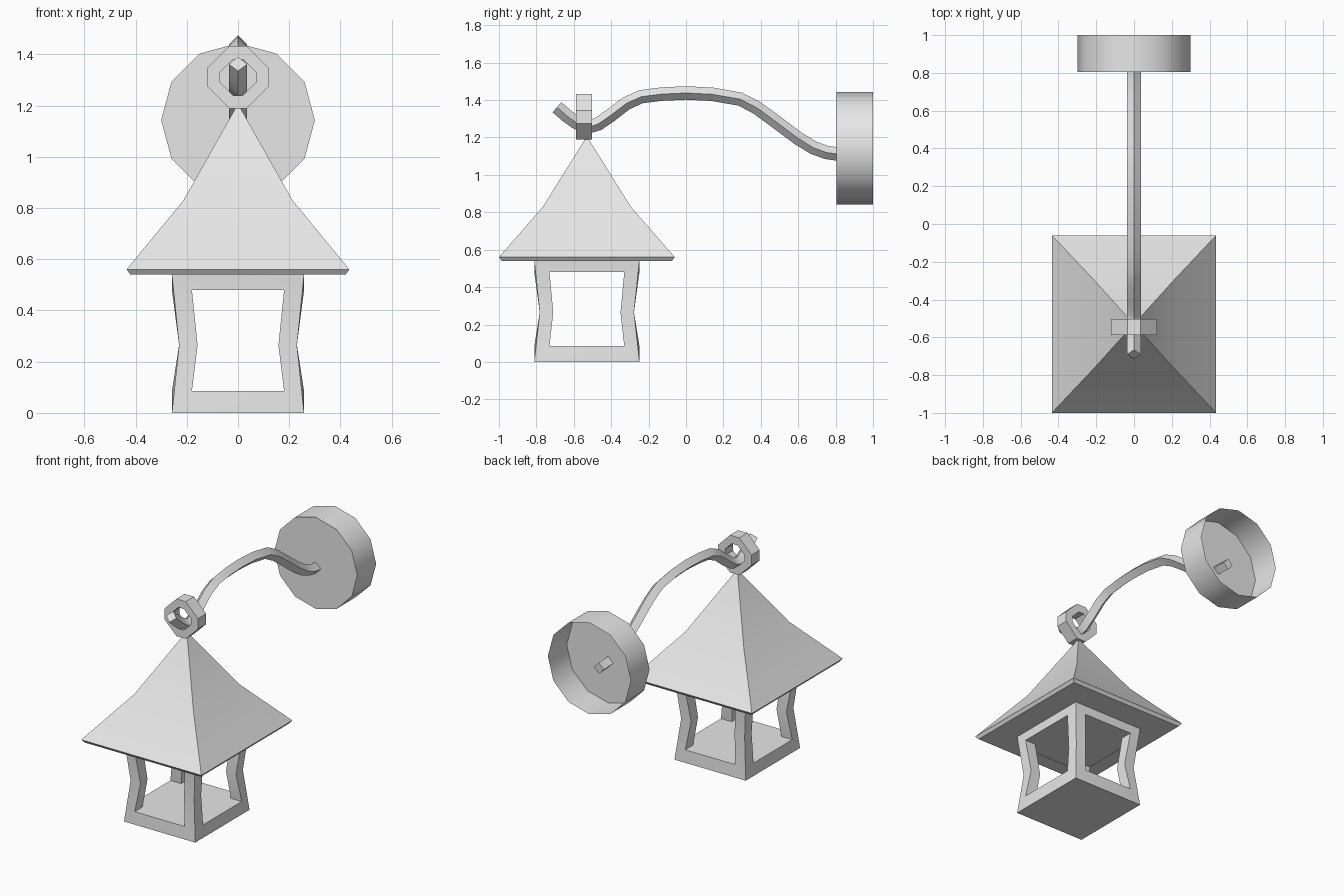
import bpy, bmesh
from math import radians, cos, sin, pi
from mathutils import Vector

cube = bpy.data.objects.get("Cube")
if cube:
    bpy.data.objects.remove(cube)

metal = bpy.data.materials.new("light grey metal")
metal.use_nodes = True
GREY = (0.8, 0.8, 0.8, 1)
metal.diffuse_color = GREY
metal.node_tree.nodes["Principled BSDF"].inputs["Base Color"].default_value = GREY

LANTERN_Y = -0.53


def finish(name, bm, y=0.0):
    bmesh.ops.recalc_face_normals(bm, faces=bm.faces)
    mesh = bpy.data.meshes.new(name)
    bm.to_mesh(mesh)
    bm.free()
    mesh.materials.append(metal)
    obj = bpy.data.objects.new(name, mesh)
    obj.location.y = y
    bpy.context.collection.objects.link(obj)
    bpy.ops.object.select_all(action='DESELECT')
    obj.select_set(True)
    bpy.context.view_layer.objects.active = obj
    bpy.ops.object.shade_smooth_by_angle(angle=radians(35))
    return obj


def loft(name, rings, cap_start=True, cap_end=True, closed=False, y=0.0):
    """Skin a row of equal-sized point rings."""
    bm = bmesh.new()
    loops = [[bm.verts.new(p) for p in ring] for ring in rings]
    pairs = list(zip(loops, loops[1:]))
    if closed:
        pairs.append((loops[-1], loops[0]))
    for a, b in pairs:
        for i in range(len(a)):
            j = (i + 1) % len(a)
            bm.faces.new((a[i], a[j], b[j], b[i]))
    if cap_start and not closed:
        bm.faces.new(loops[0])
    if cap_end and not closed:
        bm.faces.new(loops[-1])
    return finish(name, bm, y)


# Flared pyramid roof with a thin bevelled rim
def rectangle(hx, hy, z):
    return [(hx, hy, z), (-hx, hy, z), (-hx, -hy, z), (hx, -hy, z)]


loft("roof", [rectangle(0.42, 0.455, 0.54), rectangle(0.435, 0.47, 0.56),
              rectangle(0.213, 0.235, 0.83), rectangle(0.004, 0.004, 1.2)], y=LANTERN_Y)


# Lantern cage: solid base and lintel joined by four pinched corner posts
def cage():
    bm = bmesh.new()
    out_x, out_y = (0.258, 0.23, 0.258), (0.281, 0.252, 0.281)
    win_x, win_y = (0.18, 0.158, 0.18), (0.2, 0.18, 0.2)
    z_corner, z_window = (0, 0.265, 0.54), (0.085, 0.265, 0.48)
    quads = [(1, 1), (-1, 1), (-1, -1), (1, -1)]
    post = {}
    for sx, sy in quads:
        col = {c: [] for c in "CAIB"}
        for k in range(3):
            ox, oy, wx, wy = sx * out_x[k], sy * out_y[k], sx * win_x[k], sy * win_y[k]
            col["C"].append(bm.verts.new((ox, oy, z_corner[k])))
            col["A"].append(bm.verts.new((ox, wy, z_window[k])))
            col["I"].append(bm.verts.new((wx, wy, z_window[k])))
            col["B"].append(bm.verts.new((wx, oy, z_window[k])))
        for k in range(2):
            for p, q in ("CA", "AI", "IB", "BC"):
                bm.faces.new((col[p][k], col[q][k], col[q][k + 1], col[p][k + 1]))
        post[sx, sy] = col
    for k in (0, 2):
        for c in "CI":
            bm.faces.new([post[q][c][k] for q in quads])
        for i, q in enumerate(quads):
            r = quads[(i + 1) % 4]
            edge = "A" if q[0] == r[0] else "B"
            for other in "CI":
                bm.faces.new((post[q][edge][k], post[r][edge][k],
                              post[r][other][k], post[q][other][k]))
    return finish("lantern_cage", bm, LANTERN_Y)


cage()


# Hanging link: diamond ring with clipped corners
def clipped_diamond(r, c, y, z=1.31):
    pts = [(r, c), (c, r), (-c, r), (-r, c), (-r, -c), (-c, -r), (c, -r), (r, -c)]
    return [(px, y, z + pz) for px, pz in pts]


front_y, back_y = -0.588, -0.503
loft("hanging_link", [clipped_diamond(0.122, 0.034, front_y), clipped_diamond(0.122, 0.034, back_y),
                      clipped_diamond(0.07, 0.02, back_y), clipped_diamond(0.07, 0.02, front_y)],
     closed=True)

# Curved arm: diamond bar swept along a path in the middle plane (y, z)
path = [Vector((0, y, z)) for y, z in (
    (-0.69, 1.362), (-0.64, 1.318), (-0.59, 1.282), (-0.53, 1.252), (-0.47, 1.272),
    (-0.40, 1.32), (-0.32, 1.382), (-0.24, 1.418), (-0.13, 1.432), (0, 1.438),
    (0.14, 1.431), (0.29, 1.405), (0.38, 1.358), (0.48, 1.285), (0.6, 1.195),
    (0.68, 1.146), (0.75, 1.12), (0.82, 1.11), (0.9, 1.106))]
sections = []
side = Vector((1, 0, 0))
for i, p in enumerate(path):
    tangent = (path[min(i + 1, len(path) - 1)] - path[max(i - 1, 0)]).normalized()
    up = side.cross(tangent)
    sections.append([p + 0.036 * d for d in (side, up, -side, -up)])
loft("curved_arm", sections)


# Wall mount: twelve-sided cup, open toward the wall
def ring12(y, r=0.3, z=1.143):
    return [(r * cos(i * pi / 6), y, z + r * sin(i * pi / 6)) for i in range(12)]


loft("wall_mount", [ring12(0.805), ring12(1.0)], cap_end=False)
